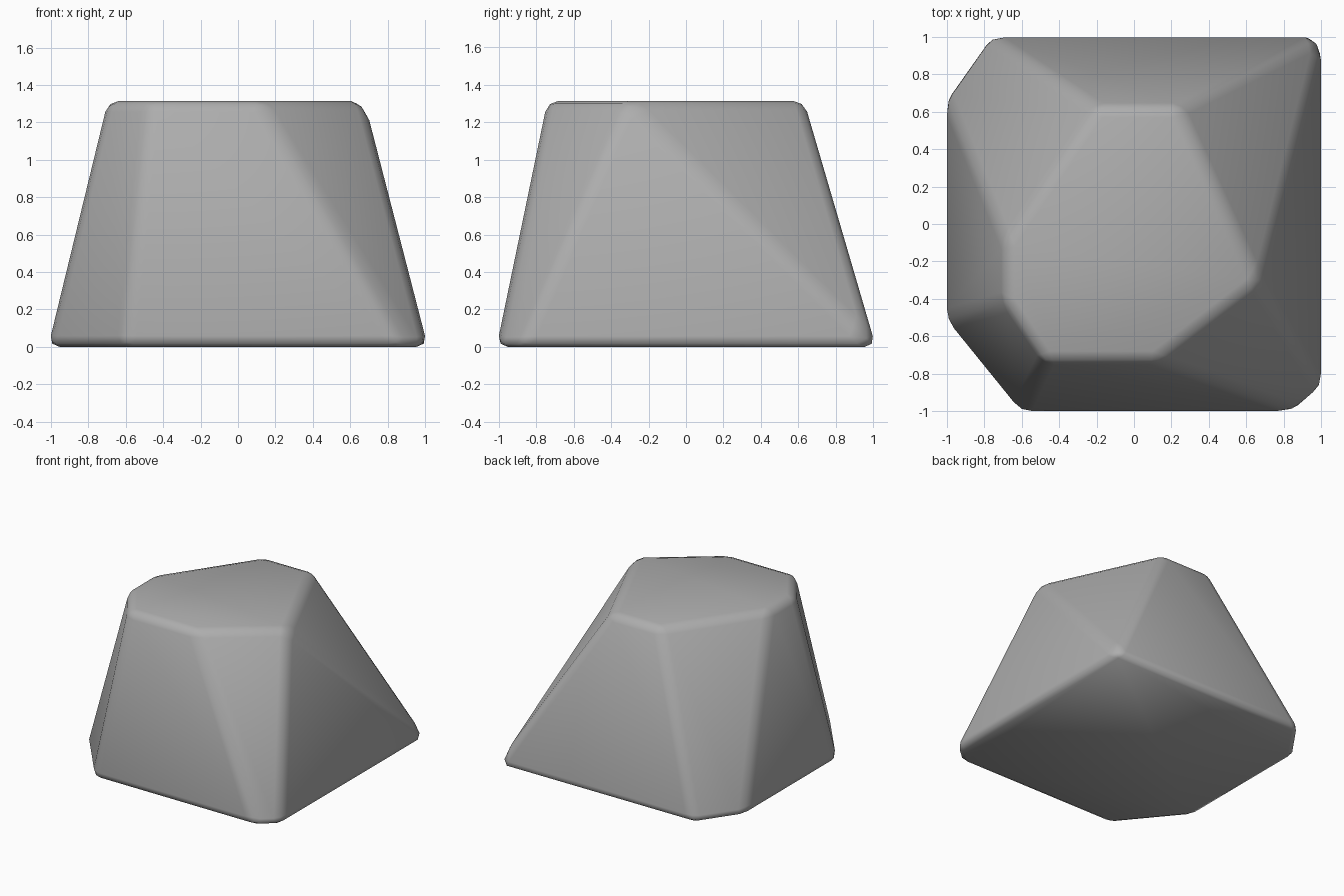
import bpy, bmesh

if "Cube" in bpy.data.objects:
    bpy.data.objects.remove(bpy.data.objects["Cube"])

# Matching outlines; a repeated corner makes a triangular facet
base = [(-.78, 1.015), (1.015, 1.015), (1.015, 1.015), (1.015, -.885),
        (.865, -1.012), (-.61, -1.012), (-1.015, -.515), (-1.015, .68)]
top = [(-.20, .63), (.24, .63), (.675, -.315), (.675, -.315),
       (.12, -.74), (-.48, -.74), (-.695, -.42), (-.695, -.10)]
HEIGHT = 1.315

bm = bmesh.new()


def ring(points, z):
    made = {}
    for p in points:
        if p not in made:
            made[p] = bm.verts.new((*p, z))
    return [made[p] for p in points]


def unique(seq):
    return list(dict.fromkeys(seq))


low, high = ring(base, 0), ring(top, HEIGHT)

# Flat underside and top, then the sloping side facets
bm.faces.new(unique(low))
bm.faces.new(unique(high))
for i in range(len(low)):
    j = (i + 1) % len(low)
    bm.faces.new(unique([low[i], low[j], high[j], high[i]]))
bmesh.ops.recalc_face_normals(bm, faces=bm.faces)

# Softened edges
bmesh.ops.bevel(bm, geom=bm.edges[:], offset=.06, offset_type='OFFSET',
                segments=2, profile=.5, affect='EDGES', clamp_overlap=True)
for f in bm.faces:
    f.smooth = True

mesh = bpy.data.meshes.new("rock")
bm.to_mesh(mesh)
bm.free()
rock = bpy.data.objects.new("rock", mesh)
bpy.context.collection.objects.link(rock)

# Dark grey stone
stone = bpy.data.materials.new("stone")
stone.diffuse_color = (.42, .42, .42, 1)
stone.use_nodes = True
stone.node_tree.nodes["Principled BSDF"].inputs["Base Color"].default_value = stone.diffuse_color
mesh.materials.append(stone)
